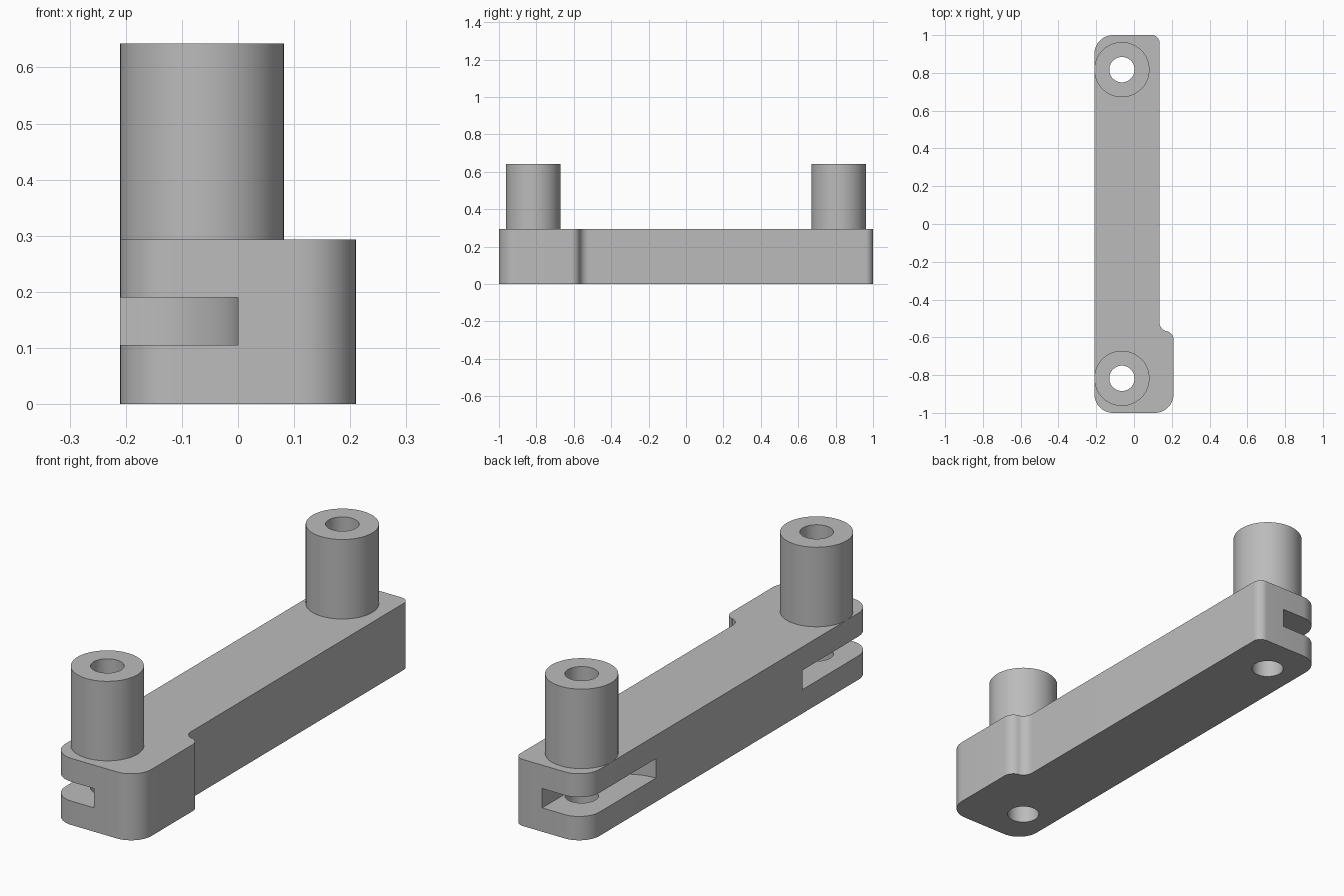
import bpy, bmesh
from math import sin, cos, pi, radians

cube = bpy.data.objects.get("Cube")
if cube:
    bpy.data.objects.remove(cube, do_unlink=True)

BAR_TOP, POST_TOP = 0.293, 0.643
SLOT_LOW, SLOT_HIGH = 0.105, 0.19
POST_X, POST_Y = -0.064, 0.817
LEFT, RIGHT, BUMP = -0.21, 0.135, 0.21

grey = bpy.data.materials.new("plain grey")
grey.use_nodes = True
colour = (0.5, 0.5, 0.5, 1)
grey.diffuse_color = colour
grey.node_tree.nodes["Principled BSDF"].inputs["Base Color"].default_value = colour


def arc(cx, cy, r, start, end, steps=12):
    """Points on an arc, angles in degrees."""
    angles = [radians(start + (end - start) * i / steps) for i in range(steps + 1)]
    return [(cx + r * cos(a), cy + r * sin(a)) for a in angles]


def prism(name, outline, low, high):
    """Closed solid from a flat outline."""
    bm = bmesh.new()
    face = bm.faces.new([bm.verts.new((x, y, low)) for x, y in outline])
    top = bmesh.ops.extrude_face_region(bm, geom=[face])["geom"]
    moved = [v for v in top if isinstance(v, bmesh.types.BMVert)]
    bmesh.ops.translate(bm, verts=moved, vec=(0, 0, high - low))
    bmesh.ops.recalc_face_normals(bm, faces=bm.faces)
    mesh = bpy.data.meshes.new(name)
    bm.to_mesh(mesh)
    bm.free()
    mesh.materials.append(grey)
    obj = bpy.data.objects.new(name, mesh)
    bpy.context.collection.objects.link(obj)
    return obj


def cylinder(name, y, r, low, high):
    return prism(name, arc(POST_X, y, r, 0, 360, 64)[:-1], low, high)


def cut(target, cutters):
    """Subtract the cutters and bake the result."""
    for c in cutters:
        m = target.modifiers.new("cut", 'BOOLEAN')
        m.operation, m.solver, m.object = 'DIFFERENCE', 'EXACT', c
    graph = bpy.context.evaluated_depsgraph_get()
    baked = bpy.data.meshes.new_from_object(target.evaluated_get(graph))
    target.modifiers.clear()
    target.data = baked


# Bar with rounded corners and a wider front end
outline = (arc(LEFT + 0.1, -0.9, 0.1, 180, 270)
           + arc(BUMP - 0.1, -0.9, 0.1, 270, 360)
           + arc(BUMP - 0.05, -0.615, 0.05, 0, 75)
           + arc(RIGHT + 0.05, -0.52, 0.05, 255, 180)
           + arc(RIGHT - 0.04, 0.96, 0.04, 0, 90)
           + arc(LEFT + 0.1, 0.9, 0.1, 90, 180))
bar = prism("bar", outline, 0, BAR_TOP)

holes, slots, posts = [], [], []
for side, end in ((-1, "front"), (1, "back")):
    # Upright post and the hole through it
    posts.append(cylinder(end + "_post", side * POST_Y, 0.146, BAR_TOP, POST_TOP))
    holes.append(cylinder(end + "_hole_cutter", side * POST_Y, 0.067, -0.1, POST_TOP + 0.1))
    # Side slot with a rounded inner end
    curve = arc(LEFT, 0.72, -LEFT, 0, -90, 20)
    shape = [(LEFT - 0.1, 1.1), (0, 1.1)] + curve + [(LEFT - 0.1, curve[-1][1])]
    slots.append(prism(end + "_slot_cutter", [(x, side * y) for x, y in shape],
                       SLOT_LOW, SLOT_HIGH))

cut(bar, holes + slots)
for post, hole in zip(posts, holes):
    cut(post, [hole])

for c in holes + slots:
    bpy.data.objects.remove(c, do_unlink=True)

# Smooth the round walls, keep the edges sharp
bpy.ops.object.select_all(action='DESELECT')
for obj in [bar] + posts:
    obj.select_set(True)
bpy.context.view_layer.objects.active = bar
bpy.ops.object.shade_smooth_by_angle(angle=radians(30))
